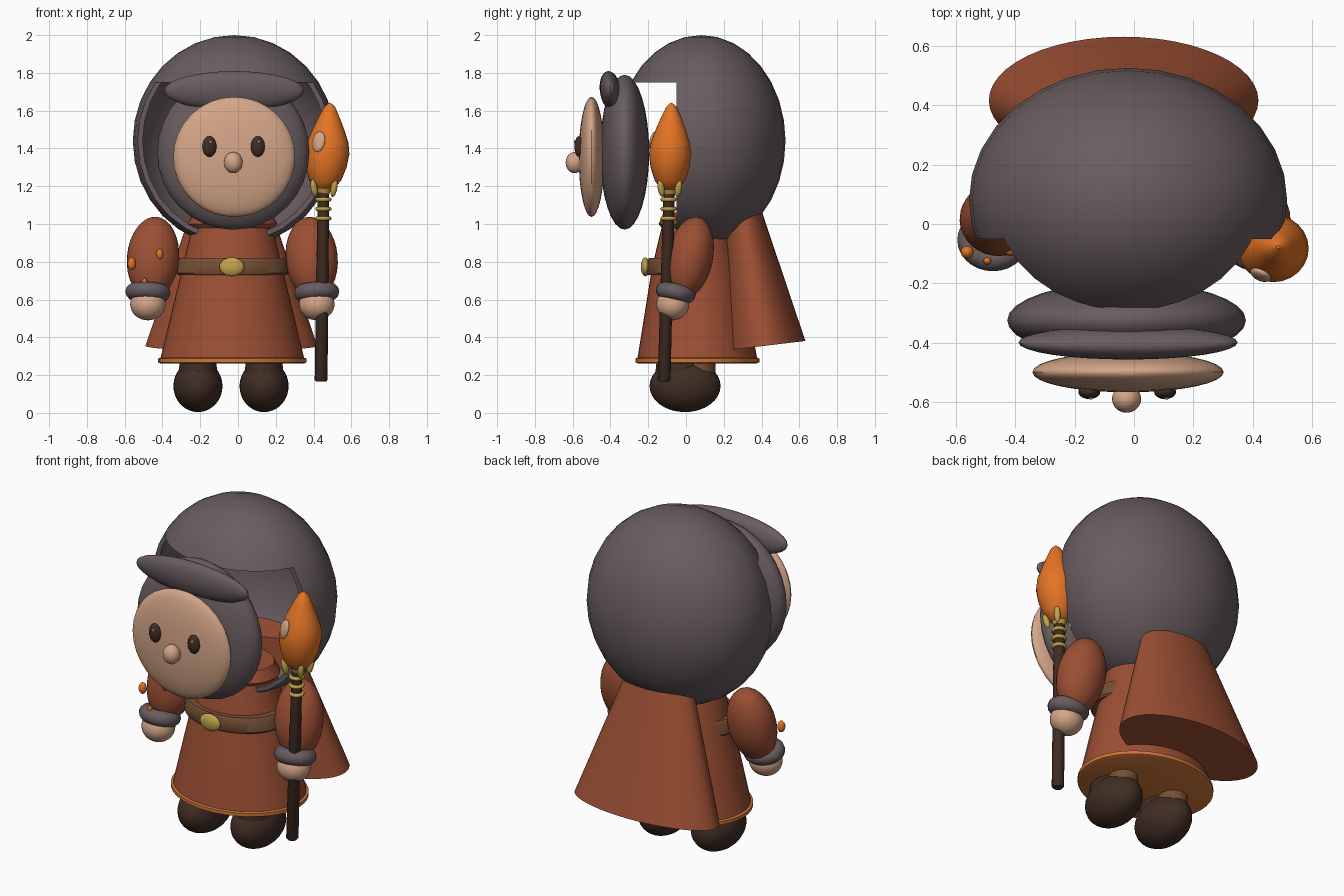
import bpy, bmesh, math
from mathutils import Matrix, Vector, Euler

if "Cube" in bpy.data.objects:
    bpy.data.objects.remove(bpy.data.objects["Cube"])

CX = -0.03  # body centre line


def material(name, rgb):
    m = bpy.data.materials.new(name)
    m.diffuse_color = (*rgb, 1)
    m.use_nodes = True
    m.node_tree.nodes["Principled BSDF"].inputs["Base Color"].default_value = m.diffuse_color
    return m


GREY = material("hood grey", (0.14, 0.107, 0.115))
RUST = material("rust cloth", (0.33, 0.078, 0.033))
SKIN = material("skin", (0.66, 0.38, 0.245))
DARK = material("dark brown", (0.05, 0.026, 0.017))
GOLD = material("gold", (0.55, 0.37, 0.07))
FLAME = material("bright orange", (0.78, 0.175, 0.018))
TRIM = material("orange trim", (0.62, 0.18, 0.04))
BELT = material("belt brown", (0.18, 0.078, 0.035))


def smooth(ob, angle=40):
    bpy.ops.object.select_all(action='DESELECT')
    ob.select_set(True)
    bpy.context.view_layer.objects.active = ob
    bpy.ops.object.shade_smooth_by_angle(angle=math.radians(angle))


def finish(name, bm, mat):
    bmesh.ops.recalc_face_normals(bm, faces=bm.faces[:])
    me = bpy.data.meshes.new(name)
    bm.to_mesh(me)
    bm.free()
    me.materials.append(mat)
    ob = bpy.data.objects.new(name, me)
    bpy.context.collection.objects.link(ob)
    smooth(ob)
    return ob


def place(loc, size=(1, 1, 1), rot=(0, 0, 0)):
    r = Euler([math.radians(a) for a in rot]).to_matrix().to_4x4()
    return Matrix.Translation(loc) @ r @ Matrix.Diagonal((*size, 1))


def ball(name, loc, size, mat, rot=(0, 0, 0), seg=32):
    bm = bmesh.new()
    bmesh.ops.create_uvsphere(bm, u_segments=seg, v_segments=seg // 2, radius=1,
                              matrix=place(loc, size, rot))
    return finish(name, bm, mat)


def loft(name, rings, mat, seg=40):
    """Capped stack of elliptical rings: (x, y, z, rx, ry, slope along y)."""
    bm = bmesh.new()
    loops = []
    for x, y, z, rx, ry, slope in rings:
        loop = []
        for i in range(seg):
            a = math.tau * i / seg
            dy = ry * math.sin(a)
            loop.append(bm.verts.new((x + rx * math.cos(a), y + dy, z + slope * dy)))
        loops.append(loop)
    for a, b in zip(loops, loops[1:]):
        for i in range(seg):
            j = (i + 1) % seg
            bm.faces.new((a[i], a[j], b[j], b[i]))
    bm.faces.new(loops[0][::-1])
    bm.faces.new(loops[-1])
    return finish(name, bm, mat)


def ring(name, loc, radius, minor, mat, scale=(1, 1, 1), rot=(0, 0, 0)):
    bm = bmesh.new()
    n, m = 28, 12
    grid = [[bm.verts.new(((radius + minor * math.cos(b)) * math.cos(a),
                           (radius + minor * math.cos(b)) * math.sin(a),
                           minor * math.sin(b)))
             for b in [math.tau * k / m for k in range(m)]]
            for a in [math.tau * k / n for k in range(n)]]
    for i in range(n):
        for j in range(m):
            i2, j2 = (i + 1) % n, (j + 1) % m
            bm.faces.new((grid[i][j], grid[i2][j], grid[i2][j2], grid[i][j2]))
    bm.transform(place(loc, scale, rot))
    return finish(name, bm, mat)


# Hood shell with its front opened by a box
hood = ball("hood", (-0.02, 0.08, 1.44), (0.537, 0.447, 0.56), GREY, seg=32)
bm = bmesh.new()
bmesh.ops.create_cube(bm, size=1, matrix=place((0, -0.55, 1.34), (1.6, 1.0, 0.82)))
cutter = finish("hood_opening_cutter", bm, GREY)
cutter.hide_render = True
cutter.hide_set(True)
mod = hood.modifiers.new("thickness", 'SOLIDIFY')
mod.thickness, mod.offset = 0.025, -1
mod = hood.modifiers.new("opening", 'BOOLEAN')
mod.object, mod.operation, mod.solver = cutter, 'DIFFERENCE', 'EXACT'
bpy.context.view_layer.update()
hood.data = bpy.data.meshes.new_from_object(
    hood.evaluated_get(bpy.context.evaluated_depsgraph_get()))
hood.modifiers.clear()
bpy.data.objects.remove(cutter)
smooth(hood)

# Face, its padded surround and brim
ball("face_surround", (-0.025, -0.325, 1.38), (0.403, 0.13, 0.41), GREY)
ball("hood_brim", (-0.02, -0.4, 1.705), (0.37, 0.056, 0.105), GREY, (8, 0, 0))
ball("face", (-0.02, -0.5, 1.355), (0.323, 0.068, 0.318), SKIN)
ball("nose", (-0.025, -0.59, 1.325), (0.049, 0.047, 0.056), SKIN)
for side in (-1, 1):
    x = -0.023 + side * 0.128
    ball("eye", (x, -0.567, 1.41), (0.037, 0.024, 0.055), DARK, seg=20)
    ball("eye_glint", (x + 0.005, -0.587, 1.435), (0.008, 0.006, 0.01), SKIN, seg=8)

# Robe, collar, hem and belt
loft("robe", [(CX, 0.06, 0.27, 0.385, 0.32, 0), (CX, 0.055, 0.77, 0.265, 0.235, 0),
              (CX, 0.05, 1.0, 0.21, 0.175, 0)], RUST)
loft("collar", [(CX, 0.05, 0.975, 0.215, 0.175, 0), (CX, 0.05, 1.0, 0.238, 0.195, 0),
                (CX, 0.05, 1.06, 0.205, 0.165, 0)], RUST)
loft("hem_trim", [(CX, 0.06, 0.262, 0.38, 0.315, 0), (CX, 0.06, 0.268, 0.393, 0.328, 0),
                  (CX, 0.06, 0.288, 0.393, 0.328, 0), (CX, 0.06, 0.295, 0.37, 0.31, 0)], TRIM)
loft("belt", [(CX, 0.01, 0.73, 0.287, 0.21, 0), (CX, 0.01, 0.74, 0.295, 0.217, 0),
              (CX, 0.01, 0.81, 0.288, 0.212, 0), (CX, 0.01, 0.82, 0.28, 0.205, 0)], BELT)
ball("belt_buckle", (-0.033, -0.215, 0.773), (0.066, 0.024, 0.05), GOLD)

# Cloak hanging behind
loft("cloak", [(-0.035, 0.417, 0.355, 0.455, 0.215, 0.12),
               (-0.035, 0.285, 1.15, 0.185, 0.085, 0.12)], RUST, 48)

# Boots and legs
for side in (-1, 1):
    x = -0.037 + side * 0.175
    ball("boot", (x, -0.005, 0.142), (0.13, 0.188, 0.138), DARK)
    loft("boot_shaft", [(x, -0.04, 0.14, 0.112, 0.13, 0), (x, -0.04, 0.28, 0.095, 0.115, 0)], DARK)
    loft("leg", [(x, 0.075, 0.18, 0.08, 0.08, 0), (x, 0.075, 0.29, 0.08, 0.08, 0)], BELT)

# Arms, cuffs and hands
for side in (-1, 1):
    ax, hx = -0.03 + side * 0.42, -0.03 + side * 0.447
    ball("sleeve", (ax, 0.02, 0.82), (0.138, 0.122, 0.222), RUST, (-12, -side * 5, 0))
    ring("cuff", (hx, -0.055, 0.638), 0.072, 0.044, GREY, (1.03, 0.92, 1), (-12, -side * 3, 0))
    ball("hand", (hx, -0.07, 0.575), (0.094, 0.087, 0.085), SKIN)

# Sleeve beads
for x, y, z, r in ((-0.563, -0.095, 0.79, 0.028), (-0.415, -0.09, 0.84, 0.024),
                   (-0.495, -0.125, 0.695, 0.016)):
    ball("sleeve_bead", (x, y, z), (r * 0.8, r * 0.8, r * 1.2), FLAME, seg=14)

# Staff with gold bindings
loft("staff", [(0.44, -0.116, 0.165, 0.026, 0.026, 0), (0.44, -0.116, 0.175, 0.034, 0.034, 0),
               (0.453, -0.088, 1.22, 0.03, 0.03, 0)], DARK, 16)
for z in (1.03, 1.08, 1.13):
    ring("staff_binding", (0.452, -0.092, z), 0.032, 0.011, GOLD)
for k in range(4):
    a = math.radians(45 + 90 * k)
    ball("gem_prong", (0.455 + 0.075 * math.cos(a), -0.086 + 0.065 * math.sin(a), 1.19),
         (0.018, 0.018, 0.048), GOLD,
         (-12 * math.sin(a), 14 * math.cos(a), 0), 14)
loft("gem_seat", [(0.454, -0.088, 1.16, 0.03, 0.03, 0),
                  (0.456, -0.087, 1.21, 0.05, 0.05, 0)], GOLD, 16)

# Flame-shaped gem, leaning slightly outwards
profile = [(1.175, 0.02), (1.19, 0.05), (1.23, 0.082), (1.3, 0.106), (1.37, 0.116),
           (1.43, 0.108), (1.5, 0.082), (1.57, 0.052), (1.62, 0.028), (1.64, 0.006)]
loft("gem", [(0.46 + (z - 1.2) * 0.06, -0.086 + (z - 1.2) * 0.02, z, r * 1.03, r * 0.98, 0)
             for z, r in profile], FLAME, 24)
ball("gem_glint", (0.427, -0.171, 1.435), (0.037, 0.018, 0.056), SKIN, (-12, 5, -28), 20)
